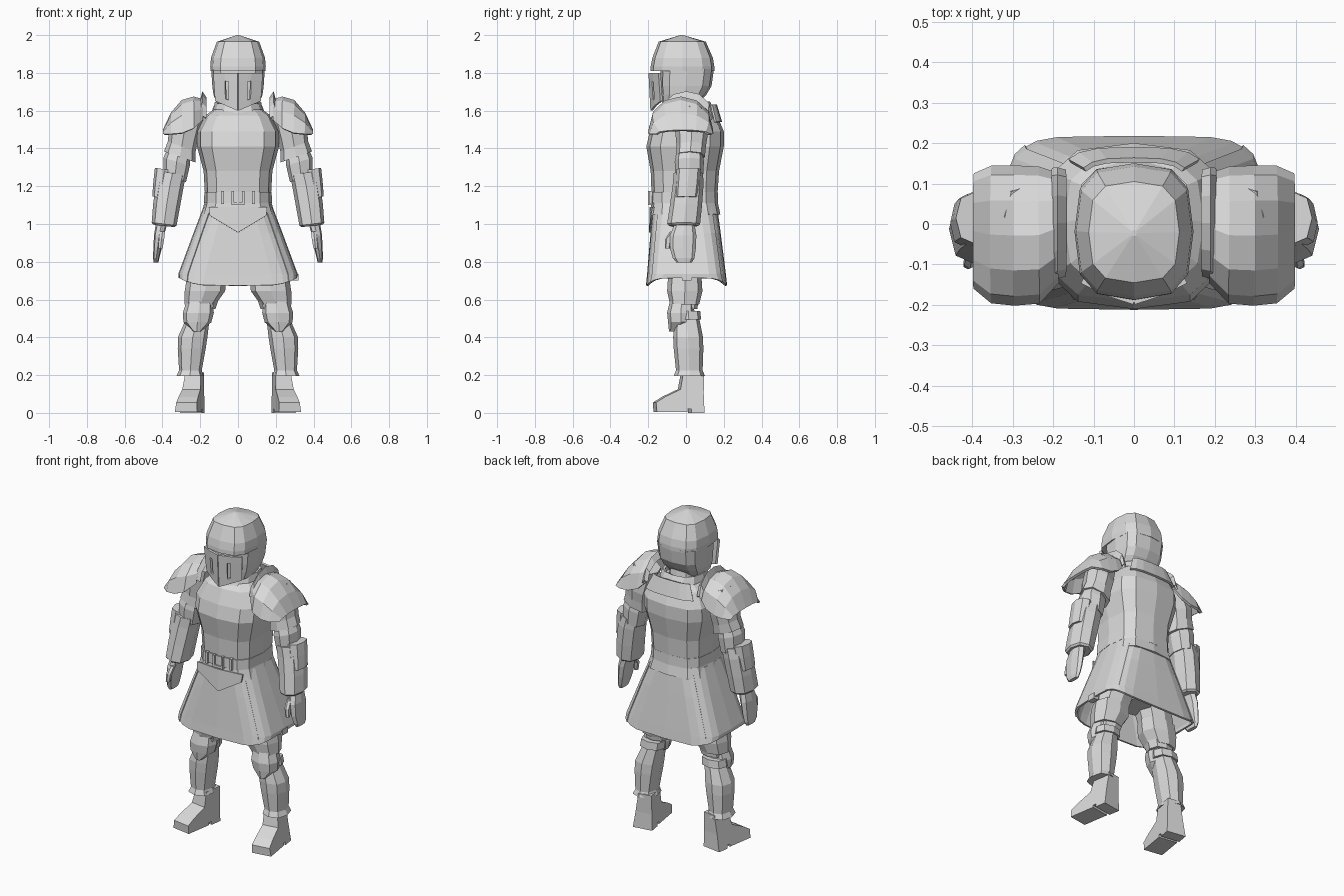
import bpy, bmesh, math
from mathutils import Matrix

steel = bpy.data.materials.new("light_steel")
steel.diffuse_color = (0.7, 0.7, 0.7, 1)


def finish(name, bm, mirror=False, thick=0):
    bmesh.ops.recalc_face_normals(bm, faces=bm.faces)
    me = bpy.data.meshes.new(name)
    bm.to_mesh(me)
    bm.free()
    ob = bpy.data.objects.new(name, me)
    bpy.context.collection.objects.link(ob)
    me.materials.append(steel)
    if thick:
        m = ob.modifiers.new("thickness", 'SOLIDIFY')
        m.thickness, m.offset = thick, 0
    if mirror:
        ob.modifiers.new("mirror", 'MIRROR')
    return ob


def skin(rows, closed):
    """Join rows of points with quads."""
    bm = bmesh.new()
    vs = [[bm.verts.new(p) for p in r] for r in rows]
    n = len(rows[0])
    for a, b in zip(vs, vs[1:]):
        for i in range(n if closed else n - 1):
            j = (i + 1) % n
            bm.faces.new((a[i], a[j], b[j], b[i]))
    return bm, vs


def ring(cx, z, rx, yf, yb, n, p, span=None, dip=0, tilt=0):
    """Rounded-box cross-section; span (degrees) makes an open arc."""
    pts = []
    cy, ry = (yf + yb) / 2, (yb - yf) / 2
    a0, a1 = span or (-90, 270)
    for i in range(n + 1 if span else n):
        a = math.radians(a0 + (a1 - a0) * i / n)
        c, s = math.cos(a), math.sin(a)
        dx = rx * math.copysign(abs(c) ** (2 / p), c)
        pts.append((cx + dx, cy + ry * math.copysign(abs(s) ** (2 / p), s),
                    z - dip * abs(s) ** 2 + tilt * dx))
    return pts


def loft(name, rings, n=12, p=2.5, mirror=False, thick=0, span=None, dip=0, tilt=0, p_end=None):
    """Stack of rings; the corner sharpness runs from p to p_end."""
    last = len(rings) - 1
    rows = [ring(*r, n, p + ((p_end or p) - p) * i / last, span, dip if i == last else 0, tilt)
            for i, r in enumerate(rings)]
    bm, vs = skin(rows, span is None)
    if not thick:
        bm.faces.new(vs[0])
        bm.faces.new(vs[-1])
    return finish(name, bm, mirror, thick)


# helmet: boxy dome with brow, lower skull, two-sided visor with open eye slits
loft("helmet_dome", [(0, 2.0, .006, -.03, -.015), (0, 1.965, .112, -.145, .105),
                     (0, 1.88, .143, -.178, .142), (0, 1.835, .147, -.187, .15),
                     (0, 1.81, .145, -.188, .15)], 12, 3)
loft("helmet_skull", [(0, 1.82, .142, -.135, .148), (0, 1.73, .136, -.135, .135),
                      (0, 1.685, .13, -.13, .108), (0, 1.635, .112, -.125, .06)], 12, 3.2)
cols = [(0, -.192), (.05, -.176), (.068, -.17), (.128, -.14)]
rows = []
for t in (0, .25, .8, 1):
    rows.append([(x * (1 - .08 * t), y + .01 * t, 1.80 + t * (-.2 + .4 * x)) for x, y in cols])
bm, vs = skin(rows, False)
bm.faces.ensure_lookup_table()
bmesh.ops.delete(bm, geom=[bm.faces[4]], context='FACES_ONLY')
finish("visor", bm, True, .014)

# neck, gorget, cuirass and belt
loft("neck", [(0, 1.72, .085, -.08, .08), (0, 1.55, .1, -.09, .11)], 10, 2)
loft("gorget", [(0, 1.645, .115, -.1, .12), (0, 1.6, .125, -.12, .145),
                (0, 1.54, .16, -.15, .17)], 12, 2.3, thick=.015)
loft("backplate_collar", [(0, 1.63, .13, .05, .158), (0, 1.54, .17, .05, .185)],
     6, 3, thick=.012, span=(25, 155))
loft("cuirass", [(0, 1.605, .13, -.11, .135), (0, 1.575, .172, -.155, .165),
                 (0, 1.49, .217, -.192, .2), (0, 1.41, .217, -.21, .2),
                 (0, 1.28, .182, -.187, .175), (0, 1.1, .172, -.18, .163)], 12, 3.1)
loft("belt", [(0, 1.17, .178, -.19, .168), (0, 1.11, .18, -.192, .17)], 12, 3.2)
loft("waist_band", [(0, 1.11, .172, -.178, .163), (0, 1.05, .19, -.186, .176)],
     12, 3.4, thick=.012)


def box(name, lo, hi, mirror=False):
    bm = bmesh.new()
    bmesh.ops.create_cube(bm, size=1)
    for v in bm.verts:
        v.co = [(a + b) / 2 + c * (b - a) for a, b, c in zip(lo, hi, v.co)]
    return finish(name, bm, mirror)


box("buckle_side", (.022, -.2, 1.10), (.034, -.18, 1.175), True)
box("buckle_bar", (-.03, -.199, 1.10), (.03, -.18, 1.115))
box("belt_loop", (.075, -.193, 1.105), (.09, -.17, 1.175), True)

# pointed flap below the belt
bm, _ = skin([[(0, -.187, 1.09), (.155, -.172, 1.09)],
              [(0, -.191, .955), (.15, -.181, 1.045)]], False)
finish("front_flap", bm, True, .01)

# skirt in four overlapping panels
for name, span, grow in (("skirt_front", (-138, -42), 0), ("skirt_back", (42, 138), 0),
                         ("skirt_right", (-48, 48), .008), ("skirt_left", (132, 228), .008)):
    loft(name, [(0, 1.1, .165 + grow, -.17, .158), (0, .95, .222 + grow, -.182, .178),
                (0, .735, .302 + grow, -.2, .205), (0, .715, .3 + grow, -.206, .212)],
         6, 3.3, thick=.012, span=span, dip=.042, p_end=5.5)
box("strap_end", (.285, -.02, .7), (.32, .03, .735))


# pauldron: arched plates with an upright inner lame
def arch(name, sections, thick):
    rows = []
    for x, zt, zb, yf, yb in sections:
        cy, ry = (yf + yb) / 2, (yb - yf) / 2
        rows.append([(x, cy + ry * math.sin(a), zb + (zt - zb) * max(0, math.cos(a)) ** .9)
                     for a in (math.radians(d) for d in range(-90, 91, 30))])
    bm, _ = skin(rows, False)
    finish(name, bm, True, thick)


arch("pauldron", [(.19, 1.655, 1.55, -.14, .12), (.235, 1.668, 1.505, -.19, .135),
                  (.295, 1.65, 1.48, -.195, .138), (.35, 1.585, 1.475, -.19, .138),
                  (.392, 1.495, 1.475, -.155, .12)], .014)
arch("pauldron_lame", [(.17, 1.665, 1.56, -.125, .13), (.188, 1.698, 1.57, -.13, .135),
                       (.2, 1.64, 1.55, -.14, .135)], .01)

# arms: plates sit square to the outward slope of the arm
arm = dict(n=8, p=2.4, mirror=True)
loft("upper_arm", [(.25, 1.6, .07, -.06, .1), (.288, 1.47, .077, -.055, .115),
                   (.298, 1.41, .074, -.05, .105), (.308, 1.355, .084, -.055, .1)],
     tilt=.35, **arm)
loft("elbow_cop", [(.312, 1.39, .058, -.045, .085), (.325, 1.33, .07, -.06, .095),
                   (.335, 1.24, .06, -.055, .09)], tilt=.3, **arm)
loft("forearm", [(.346, 1.27, .07, -.065, .09), (.36, 1.21, .073, -.07, .093),
                 (.378, 1.1, .071, -.085, .085), (.391, 1.0, .066, -.1, .075),
                 (.393, .99, .056, -.09, .065)], tilt=.12, **arm)
loft("forearm_guard", [(.39, 1.29, .05, -.05, .08), (.4, 1.22, .048, -.055, .075),
                       (.412, 1.14, .042, -.06, .065)], tilt=.15, **arm)
loft("hand", [(.405, 1.0, .03, -.06, .045), (.418, .94, .027, -.085, .055),
              (.426, .87, .022, -.085, .052), (.433, .82, .017, -.07, .045),
              (.434, .795, .012, -.05, .03)], **arm)
loft("thumb", [(.4, .96, .016, -.085, -.045), (.405, .92, .016, -.11, -.075),
               (.41, .87, .012, -.112, -.085)], n=6, mirror=True)

# legs
loft("hips", [(0, 1.0, .15, -.13, .13), (0, .85, .17, -.12, .12), (0, .77, .09, -.08, .09)], 10)
leg = dict(n=8, p=2.5, mirror=True)
loft("thigh", [(.105, .9, .1, -.1, .1), (.155, .74, .1, -.09, .085),
               (.19, .55, .07, -.07, .06)], **leg)
loft("cuisse", [(.165, .72, .105, -.095, .082), (.175, .645, .107, -.1, .087),
                (.2, .575, .082, -.085, .07)], **leg)
loft("knee_cop", [(.203, .59, .07, -.085, .04), (.21, .53, .082, -.1, .045),
                  (.215, .48, .074, -.095, .04), (.218, .43, .02, -.09, -.02)], **leg)
loft("knee_strap", [(.208, .54, .074, -.05, .075), (.213, .495, .076, -.05, .08)], **leg)
loft("greave", [(.212, .5, .062, -.06, .07), (.24, .4, .078, -.068, .09),
                (.245, .34, .074, -.065, .092), (.252, .225, .06, -.053, .088),
                (.254, .195, .072, -.065, .1)], **leg)

# boots: side profile with a heel notch, narrower at the ankle, toes out
profile = [(.09, 0), (.02, 0), (.02, .02), (0, .02), (0, .005), (-.165, .005), (-.168, .055),
           (-.12, .085), (-.035, .125), (-.018, .215), (.092, .215), (.088, .1)]
bm = bmesh.new()
sides = [[bm.verts.new((s * (.06 - .09 * z) - .07 * z, y, z)) for y, z in profile]
         for s in (-1, 1)]
for i in range(len(profile)):
    j = (i + 1) % len(profile)
    bm.faces.new((sides[0][i], sides[0][j], sides[1][j], sides[1][i]))
for s in sides:
    bm.faces.new(s)
turn = Matrix.Translation((.25, 0, 0)) @ Matrix.Rotation(math.radians(9), 4, 'Z')
bmesh.ops.transform(bm, verts=bm.verts, matrix=turn)
finish("boot", bm, True)
